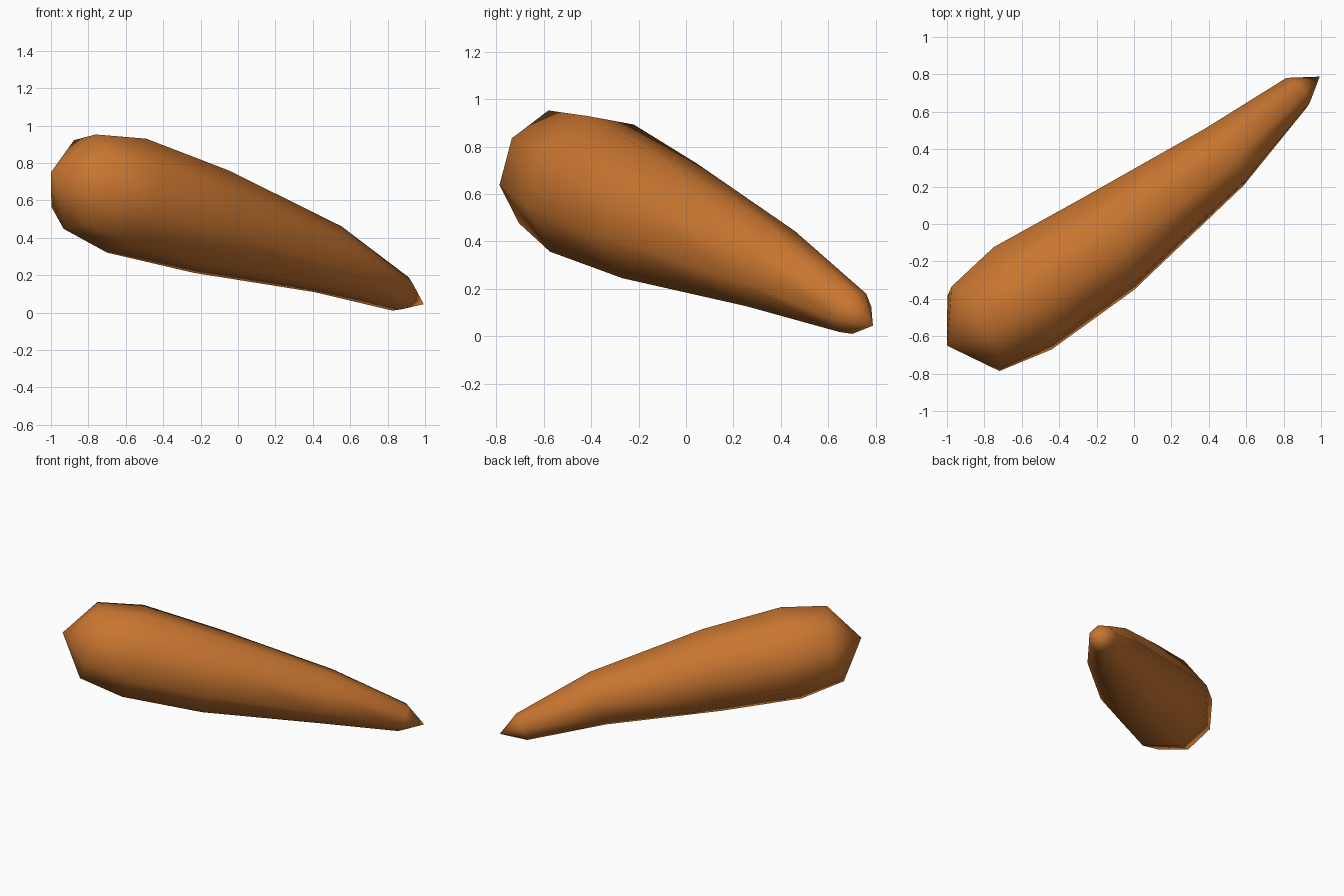
import bpy, bmesh, math
from mathutils import Vector

if "Cube" in bpy.data.objects:
    bpy.data.objects.remove(bpy.data.objects["Cube"])

SIDES = 8
# Rings along the bent axis: centre, axis direction, radius
RINGS = [
    ((-0.847, -0.56, 0.70), (0.817, 0.526, -0.235), 0.267),
    ((-0.595, -0.397, 0.625), (0.815, 0.525, -0.24), 0.323),
    ((-0.143, -0.11, 0.486), (0.81, 0.535, -0.24), 0.290),
    ((0.482, 0.357, 0.285), (0.755, 0.60, -0.28), 0.190),
    ((0.87, 0.703, 0.099), (0.70, 0.61, -0.36), 0.099),
]
BLUNT_END = (-1.0, -0.65, 0.75)
TIP = (0.993, 0.788, 0.045)
UP = Vector((0.085, -0.02, 0.25))   # first corner of every ring points this way

bm = bmesh.new()


def add_ring(centre, axis, radius):
    n = Vector(axis).normalized()
    u = (UP - n * UP.dot(n)).normalized()
    v = n.cross(u)
    return [bm.verts.new(Vector(centre) + radius * (u * math.cos(a) + v * math.sin(a)))
            for a in (2 * math.pi * i / SIDES for i in range(SIDES))]


# Tapered root body, closed by a point at each end
rings = [add_ring(*r) for r in RINGS]
start, end = bm.verts.new(BLUNT_END), bm.verts.new(TIP)
for i in range(SIDES):
    j = (i + 1) % SIDES
    for a, b in zip(rings, rings[1:]):
        bm.faces.new((a[i], a[j], b[j], b[i]))
    bm.faces.new((start, rings[0][j], rings[0][i]))
    bm.faces.new((rings[-1][i], rings[-1][j], end))
bmesh.ops.recalc_face_normals(bm, faces=bm.faces)
for f in bm.faces:
    f.smooth = True

mesh = bpy.data.meshes.new("carrot_root")
bm.to_mesh(mesh)
bm.free()

# Orange skin
orange = bpy.data.materials.new("carrot orange")
orange.diffuse_color = (0.58, 0.18, 0.03, 1.0)
orange.use_nodes = True
orange.node_tree.nodes["Principled BSDF"].inputs["Base Color"].default_value = orange.diffuse_color
mesh.materials.append(orange)

bpy.context.collection.objects.link(bpy.data.objects.new("carrot_root", mesh))
